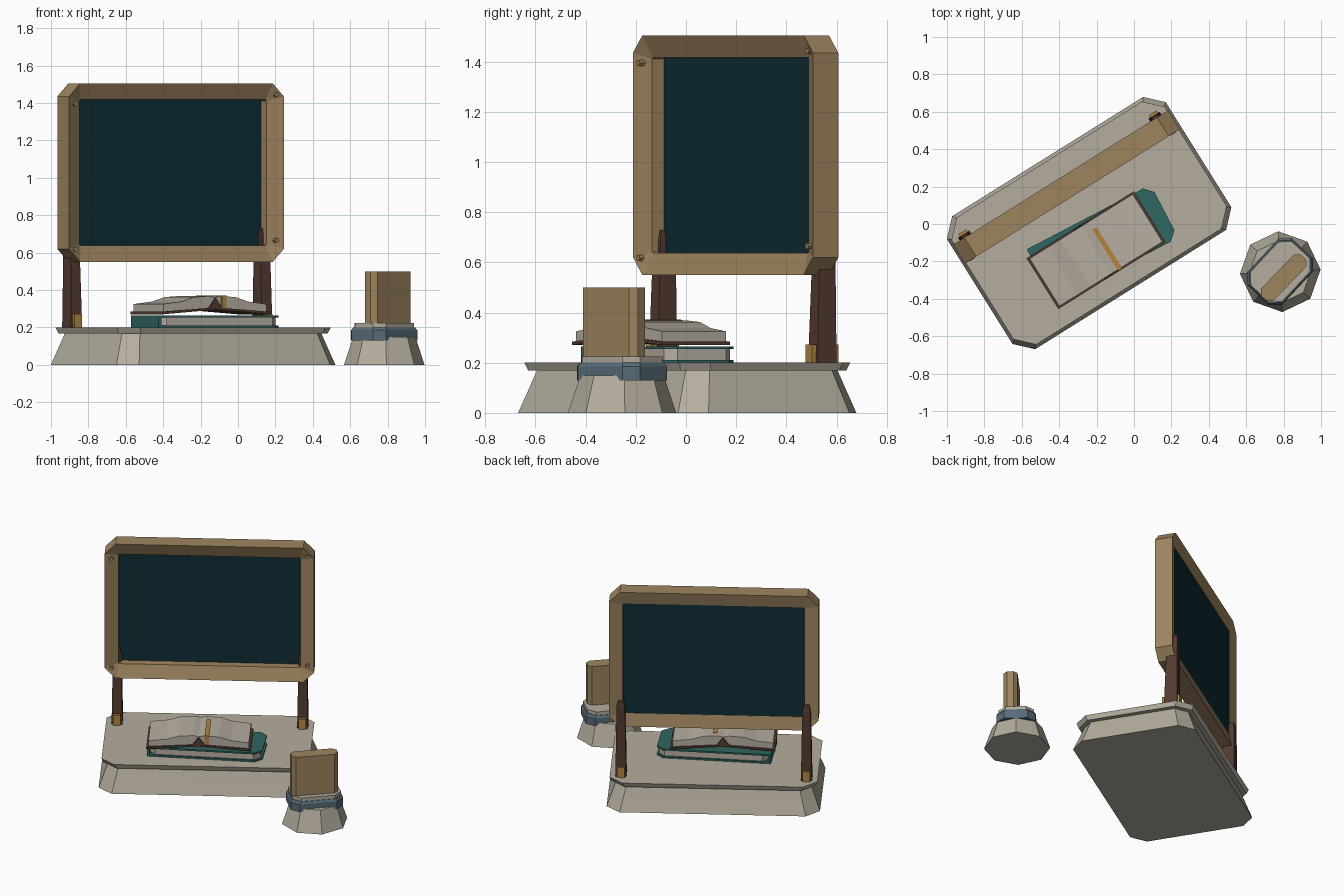
import bpy, bmesh, math
from mathutils import Matrix, Vector

if "Cube" in bpy.data.objects:
    bpy.data.objects.remove(bpy.data.objects["Cube"])


def mat(name, r, g, b):
    lin = [((c / 255 + 0.055) / 1.055) ** 2.4 for c in (r, g, b)]
    m = bpy.data.materials.new(name)
    m.diffuse_color = (*lin, 1)
    m.use_nodes = True
    m.node_tree.nodes["Principled BSDF"].inputs["Base Color"].default_value = m.diffuse_color
    return m


STONE = mat("stone", 180, 173, 158)
TAN = mat("tan_wood", 158, 132, 95)
SLATE = mat("dark_panel", 14, 44, 52)
BROWN = mat("dark_brown", 82, 58, 48)
TEAL = mat("teal_cover", 48, 102, 98)
PAPER = mat("paper", 182, 174, 162)
BLUE = mat("slate_blue", 88, 108, 120)
GOLD = mat("gold", 178, 134, 66)


def place(x, y, deg):
    return Matrix.Translation((x, y, 0)) @ Matrix.Rotation(math.radians(deg), 4, 'Z')


def rings(name, loops, m, M, closed=False):
    """Bridge equal-length point loops; cap the ends unless closed."""
    bm = bmesh.new()
    vs = [[bm.verts.new(M @ Vector(p)) for p in loop] for loop in loops]
    n = len(vs[0])
    pairs = list(zip(vs, vs[1:])) + ([(vs[-1], vs[0])] if closed else [])
    for a, b in pairs:
        for i in range(n):
            j = (i + 1) % n
            bm.faces.new((a[i], a[j], b[j], b[i]))
    if not closed:
        bm.faces.new(vs[0][::-1])
        bm.faces.new(vs[-1])
    bmesh.ops.recalc_face_normals(bm, faces=bm.faces)
    me = bpy.data.meshes.new(name)
    bm.to_mesh(me)
    bm.free()
    me.materials.append(m)
    ob = bpy.data.objects.new(name, me)
    bpy.context.collection.objects.link(ob)
    return ob


def octo(hx, hy, c):
    """Outline of a rectangle with cut corners."""
    return [(hx, hy - c), (hx - c, hy), (c - hx, hy), (-hx, hy - c),
            (-hx, c - hy), (c - hx, -hy), (hx - c, -hy), (hx, c - hy)]


def slab(name, levels, m, M):
    """Stack of cut-corner outlines: (half x, half y, corner, z)."""
    return rings(name, [[(x, y, z) for x, y in octo(hx, hy, c)]
                        for hx, hy, c, z in levels], m, M)


def box(name, x0, x1, y0, y1, z0, z1, m, M):
    q = [(x0, y0), (x1, y0), (x1, y1), (x0, y1)]
    return rings(name, [[(x, y, z) for x, y in q] for z in (z0, z1)], m, M)


def extrude(name, prof, y0, y1, m, M):
    return rings(name, [[(x, y, z) for x, z in prof] for y in (y0, y1)], m, M)


# large stone base with overhanging top
B = place(-0.24, 0.005, 32)
L, W, C = 0.69, 0.419, 0.088
slab("base_plinth", [(L - i, W - i, C - i * 0.3, z) for i, z in
                     ((0, 0), (0.033, 0.09), (0.062, 0.17))], STONE, B)
slab("base_top", [(L - 0.03, W - 0.03, C, 0.168), (L - 0.018, W - 0.018, C, 0.2)], STONE, B)

# board frame with bars sloping in to the panel
ZC = 1.0275
outer, inner = octo(0.677, 0.4775, 0.07), octo(0.589, 0.39, 0.006)
rings("board_frame", [[(x, v, z + ZC) for x, z in o] for o, v in
                      ((outer, 0.168), (inner, 0.203), (inner, 0.268), (outer, 0.287))],
      TAN, B, closed=True)
box("board_panel", -0.6, 0.6, 0.258, 0.266, 0.63, 1.43, SLATE, B)

# legs, foot clips and frame pegs
for s, tag, dz in ((-1, "left", -0.024), (1, "right", 0.024)):
    u = s * 0.6
    loops = []
    for h, y0, y1, z in ((0.035, 0.215, 0.305, 0.2), (0.027, 0.232, 0.304, 0.69),
                         (0.018, 0.24, 0.298, 0.73)):
        loops.append([(u - h, y0, z), (u + h, y0, z), (u + h, y1, z), (u - h, y1, z)])
    rings(f"leg_{tag}", loops, BROWN, B)
    box(f"leg_clip_{tag}", u - 0.024, u + 0.024, 0.197, 0.32, 0.2, 0.272, GOLD, B)
    for zz, row in ((0.641, "lower"), (1.419, "upper")):
        peg = [[(s * 0.634 + 0.014 * math.cos(k * math.pi / 3), v,
                 zz + dz + 0.014 * math.sin(k * math.pi / 3)) for k in range(6)]
               for v in (0.165, 0.2)]
        rings(f"peg_{row}_{tag}", peg, TAN, B)

# closed teal book
K = place(-0.168, -0.104, 27.6)


def cover(c, z0, z1, name):
    o = octo(0.373, 0.16, 0.045)
    o = [(-0.373, 0.16) if p[0] < 0 and p[1] > 0 else
         (-0.373, -0.16) if p[0] < 0 else p for p in o]
    o = [p for i, p in enumerate(o) if p != o[i - 1]]
    rings(name, [[(x, y, z) for x, y in o] for z in (z0, z1)], TEAL, K)


cover(0.045, 0.2, 0.211, "closed_book_back_cover")
cover(0.045, 0.254, 0.265, "closed_book_front_cover")
box("closed_book_spine", -0.373, -0.355, -0.16, 0.16, 0.205, 0.26, TEAL, K)
slab("closed_book_pages", [(0.36, 0.148, 0.04, 0.209), (0.36, 0.148, 0.04, 0.256)], PAPER, K)

# open book lying on top
P = place(-0.203, -0.14, 32)
extrude("open_book_cover",
        [(-0.338, 0.27), (0, 0.295), (0.338, 0.27), (0.338, 0.284), (0.042, 0.304),
         (0, 0.357), (-0.042, 0.304), (-0.338, 0.284)], -0.16, 0.16, BROWN, P)
for s, tag in ((-1, "left"), (1, "right")):
    top = [(0, 0.36), (0.035, 0.368), (0.13, 0.362), (0.21, 0.338), (0.325, 0.325)]
    prof = top + [(0.325, 0.284), (0.042, 0.303)]
    extrude(f"open_book_pages_{tag}", [(s * x, z) for x, z in prof],
            -0.15, 0.15, PAPER, P)

# ribbon marker over the page and down the front edge
extrude("ribbon_top", [(0.04, 0.366), (0.068, 0.365), (0.068, 0.371), (0.04, 0.372)],
        -0.156, 0.105, GOLD, P)
box("ribbon_tail", 0.04, 0.068, -0.156, -0.149, 0.305, 0.37, GOLD, P)

# small pedestal
F = place(0.782, -0.255, 3)
rings("pedestal_foot", [[(r * math.cos(k * math.pi / 4), r * math.sin(k * math.pi / 4), z)
                         for k in range(8)] for r, z in ((0.216, 0), (0.166, 0.15))], STONE, F)
D = place(0.782, -0.255, 47)
slab("pedestal_band", [(0.172, 0.128, 0.05, 0.13), (0.172, 0.128, 0.05, 0.185),
                       (0.164, 0.12, 0.05, 0.2)], BLUE, D)
slab("pedestal_cap", [(0.16, 0.116, 0.05, 0.195), (0.16, 0.116, 0.05, 0.225)], STONE, D)

# upright wooden plaque
T = place(0.8, -0.287, 46)
slab("plaque", [(0.153, 0.046, 0.026, 0.22), (0.153, 0.046, 0.026, 0.5)], TAN, T)
